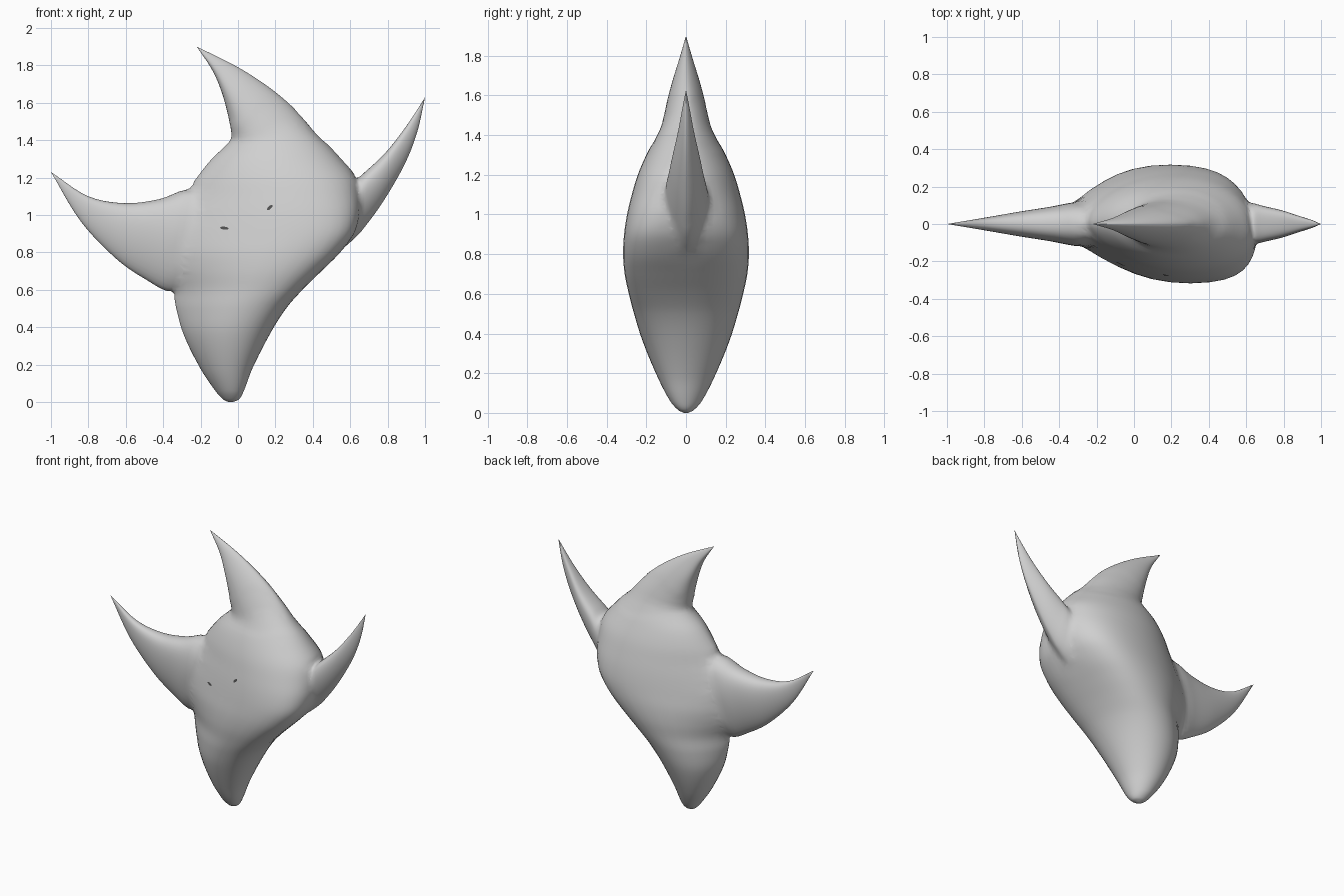
import bpy, bmesh
from math import sin, cos, pi, radians, copysign
from mathutils import Vector
from mathutils.bvhtree import BVHTree

cube = bpy.data.objects.get("Cube")
if cube:
    bpy.data.objects.remove(cube)


def material(name, value):
    mat = bpy.data.materials.new(name)
    mat.use_nodes = True
    color = (value, value, value, 1)
    mat.diffuse_color = color
    mat.node_tree.nodes["Principled BSDF"].inputs["Base Color"].default_value = color
    return mat


skin = material("pale grey", 0.63)
dark = material("dark grey", 0.08)


def smooth_rows(rows, steps=5):
    """Interpolate sections with a spline whose tangents follow the uneven spacing."""
    rows = [Vector(r) for r in rows]
    knots = [0]
    for a, b in zip(rows, rows[1:]):
        knots.append(knots[-1] + (b - a).length)
    last = len(rows) - 1
    slopes = []
    for i in range(last + 1):
        lo, hi = max(i - 1, 0), min(i + 1, last)
        slopes.append((rows[hi] - rows[lo]) / (knots[hi] - knots[lo]))
    out = []
    for i in range(last):
        span = knots[i + 1] - knots[i]
        for s in range(steps):
            t = s / steps
            h = t * t * (3 - 2 * t)
            out.append(rows[i] * (1 - h) + rows[i + 1] * h
                       + slopes[i] * span * t * (1 - t) ** 2
                       - slopes[i + 1] * span * t * t * (1 - t))
    return out + [rows[-1]]


def finish(name, bm, mat):
    mesh = bpy.data.meshes.new(name)
    bm.to_mesh(mesh)
    mesh.materials.append(mat)
    obj = bpy.data.objects.new(name, mesh)
    bpy.context.collection.objects.link(obj)
    return obj


def loft(name, rows, sharp, twist=0, sides=40):
    """Each row: edge point A (x, z), edge point B (x, z), half depth, bulge shift."""
    bm = bmesh.new()
    rings = []
    for ax, az, bx, bz, depth, shift in smooth_rows(rows):
        a, b = Vector((ax, 0, az)), Vector((bx, 0, bz))
        ring = []
        for i in range(sides):
            t = 2 * pi * i / sides
            along = cos(t) + shift * sin(t) ** 2
            # The edge away from the bulge is thinned
            power = 1 + sharp * max(0, -shift * cos(t))
            p = (a + b) / 2 + (b - a) / 2 * along
            p.y = max(depth, 0) * copysign(abs(sin(t)) ** power, sin(t))
            p.x -= twist * p.y
            ring.append(bm.verts.new(p))
        rings.append(ring)
    for r, s in zip(rings, rings[1:]):
        for i in range(sides):
            j = (i + 1) % sides
            bm.faces.new((r[i], r[j], s[j], s[i]))
    bm.faces.new(rings[0])
    bm.faces.new(rings[-1])
    bmesh.ops.remove_doubles(bm, verts=bm.verts, dist=0.00001)
    bmesh.ops.recalc_face_normals(bm, faces=bm.faces)
    obj = finish(name, bm, skin)
    tree = BVHTree.FromBMesh(bm)
    bm.free()
    return obj, tree


# Body: height, left and right edge, half depth, bulge shift
body_rows = [
    (0, -0.05, -0.03, 0.01, 0), (0.015, -0.08, 0.005, 0.04, 0), (0.06, -0.12, 0.03, 0.08, 0),
    (0.18, -0.2, 0.075, 0.143, 0.04), (0.36, -0.29, 0.165, 0.218, 0.14), (0.5, -0.33, 0.25, 0.262, 0.26),
    (0.6, -0.35, 0.335, 0.288, 0.34), (0.7, -0.4, 0.435, 0.309, 0.38), (0.8, -0.44, 0.535, 0.317, 0.4),
    (0.9, -0.43, 0.61, 0.312, 0.39), (1.0, -0.37, 0.645, 0.297, 0.32), (1.1, -0.29, 0.65, 0.273, 0.22),
    (1.2, -0.22, 0.63, 0.243, 0.12), (1.3, -0.14, 0.55, 0.2, 0.05), (1.4, -0.04, 0.455, 0.147, 0),
    (1.5, -0.01, 0.34, 0.1, 0), (1.58, 0.03, 0.23, 0.06, 0), (1.62, 0.08, 0.15, 0.01, 0),
]
body, body_tree = loft("body", [(l, z, r, z, d, k) for z, l, r, d, k in body_rows], 2, 0.17)

# Horns: lower/left edge point, upper/right edge point, half depth, bulge shift
horns = {
    "top_horn": [
        (0.06, 1.2, 0.48, 1.3, 0.16, 0), (-0.03, 1.41, 0.4, 1.46, 0.128, -0.1),
        (-0.05, 1.52, 0.3, 1.57, 0.103, -0.2), (-0.085, 1.65, 0.17, 1.68, 0.072, -0.3),
        (-0.135, 1.77, 0, 1.79, 0.036, -0.3), (-0.22, 1.9, -0.22, 1.9, 0, -0.3)],
    "right_horn": [
        (-0.18, 0.66, -0.08, 1.08, 0.12, 0.1), (-0.35, 0.59, -0.25, 1.14, 0.12, 0.2),
        (-0.5, 0.66, -0.42, 1.085, 0.092, 0.3), (-0.65, 0.765, -0.6, 1.063, 0.065, 0.3),
        (-0.84, 0.965, -0.8, 1.1, 0.031, 0.3), (-1, 1.23, -1, 1.23, 0, 0.3)],
    "left_horn": [
        (0.34, 0.7, 0.4, 1.14, 0.15, 0.1), (0.58, 0.83, 0.62, 1.19, 0.118, 0.25),
        (0.7, 0.965, 0.69, 1.24, 0.096, 0.35), (0.8, 1.11, 0.79, 1.335, 0.072, 0.35),
        (0.9, 1.29, 0.885, 1.455, 0.041, 0.35), (0.96, 1.45, 0.95, 1.55, 0.02, 0.35),
        (1, 1.63, 1, 1.63, 0, 0.35)],
}

# Fuse the horns into the body
bpy.ops.object.select_all(action="DESELECT")
body.select_set(True)
bpy.context.view_layer.objects.active = body
horn_trees = []
for name, rows in horns.items():
    horn, tree = loft(name, rows, 0.6)
    horn_trees.append(tree)
    union = body.modifiers.new(name, "BOOLEAN")
    union.operation = "UNION"
    union.solver = "EXACT"
    union.object = horn
    bpy.ops.object.modifier_apply(modifier=union.name)
    bpy.data.objects.remove(horn)


def by_seam(co):
    reach = 0.03
    return (body_tree.find_nearest(co)[3] < reach
            and any(tree.find_nearest(co)[3] < reach for tree in horn_trees))


# Soften the joints between horns and body
bm = bmesh.new()
bm.from_mesh(body.data)
bmesh.ops.remove_doubles(bm, verts=[v for v in bm.verts if by_seam(v.co)], dist=0.004)
seam = [v for v in bm.verts if by_seam(v.co)]
for _ in range(6):
    bmesh.ops.smooth_vert(bm, verts=seam, factor=0.5, use_axis_x=True, use_axis_y=True, use_axis_z=True)
bm.to_mesh(body.data)
bm.free()
bpy.ops.object.shade_smooth_by_angle(angle=radians(60))


def eye(name, x, z, tilt, length):
    """Thin slit plate laid on the front of the body."""
    bm = bmesh.new()
    verts = []
    for i in range(12):
        t = 2 * pi * i / 12
        u, v = length * cos(t), 0.008 * sin(t)
        p = Vector((x + u * cos(tilt) - v * sin(tilt), -1, z + u * sin(tilt) + v * cos(tilt)))
        hit = body_tree.ray_cast(p, Vector((0, 1, 0)))[0]
        verts.append(bm.verts.new(hit - Vector((0, 0.003, 0))))
    bm.faces.new(verts)
    finish(name, bm, dark)
    bm.free()


eye("right_eye", -0.073, 0.93, radians(-6), 0.024)
eye("left_eye", 0.17, 1.04, radians(42), 0.02)
